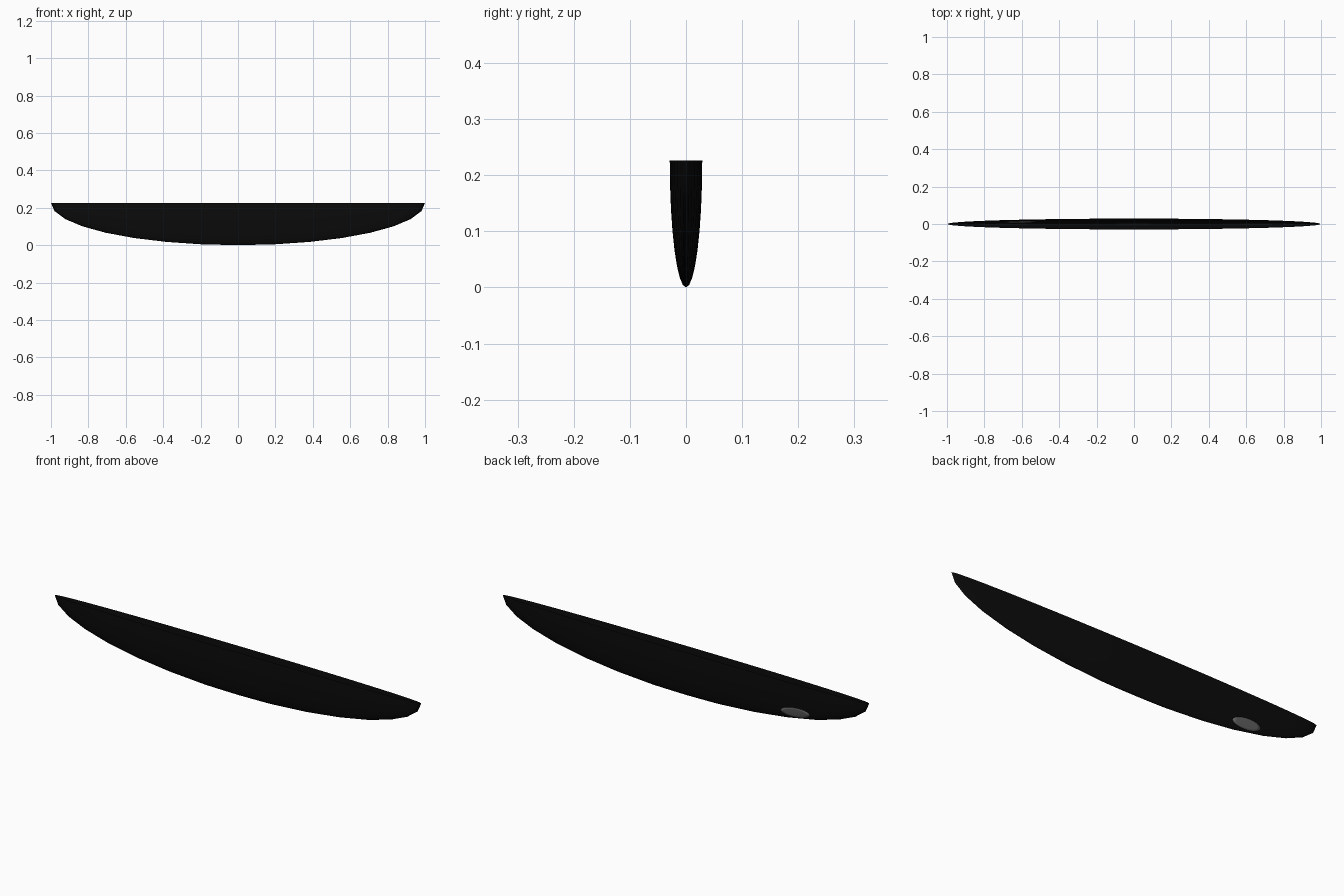
import bpy, bmesh, math

LENGTH, WIDTH, DEPTH = 1.0, 0.029, 0.226   # half length, half width, depth

cube = bpy.data.objects.get("Cube")
if cube:
    bpy.data.objects.remove(cube, do_unlink=True)


def make_material(name, value):
    mat = bpy.data.materials.new(name)
    mat.use_nodes = True
    colour = (value, value, value, 1)
    mat.diffuse_color = colour
    mat.node_tree.nodes["Principled BSDF"].inputs["Base Color"].default_value = colour
    return mat


def finish(bm, name, mat):
    bmesh.ops.recalc_face_normals(bm, faces=bm.faces)
    mesh = bpy.data.meshes.new(name)
    bm.to_mesh(mesh)
    bm.free()
    mesh.materials.append(mat)
    mesh.shade_smooth()
    obj = bpy.data.objects.new(name, mesh)
    bpy.context.collection.objects.link(obj)
    return obj


black = make_material("black", 0.0033)
grey = make_material("grey", 0.12)

# Open hull: lower half of a stretched sphere
bm = bmesh.new()
bmesh.ops.create_uvsphere(bm, u_segments=32, v_segments=16, radius=1)
upper = [v for v in bm.verts if v.co.z > 0.01]
bmesh.ops.delete(bm, geom=upper, context='VERTS')
for v in bm.verts:
    v.co = (v.co.x * LENGTH, v.co.y * WIDTH, (v.co.z + 1) * DEPTH)
finish(bm, "hull", black)

# Thin oval patch wrapped on the back wall, near the right end
bm = bmesh.new()
for radius in (0.25, 0.5, 0.75, 1.0):
    bmesh.ops.create_circle(bm, segments=24, radius=radius)
rings = [list(bm.verts)[i * 24:(i + 1) * 24] for i in range(4)]
bm.faces.new(rings[0])
for inner, outer in zip(rings, rings[1:]):
    for i in range(24):
        j = (i + 1) % 24
        bm.faces.new((inner[i], inner[j], outer[j], outer[i]))
tilt = math.radians(-6)
for v in bm.verts:
    a, b = v.co.x * 0.078, v.co.y * 0.024
    x = -0.605 + a * math.cos(tilt) - b * math.sin(tilt)
    z = 0.08 + a * math.sin(tilt) + b * math.cos(tilt)
    wall = 1 - (x / LENGTH) ** 2 - ((DEPTH - z) / DEPTH) ** 2
    v.co = (x, WIDTH * math.sqrt(max(wall, 0)), z)
patch = finish(bm, "side_patch", grey)
thick = patch.modifiers.new("thickness", 'SOLIDIFY')
thick.thickness = 0.004
thick.offset = 0
